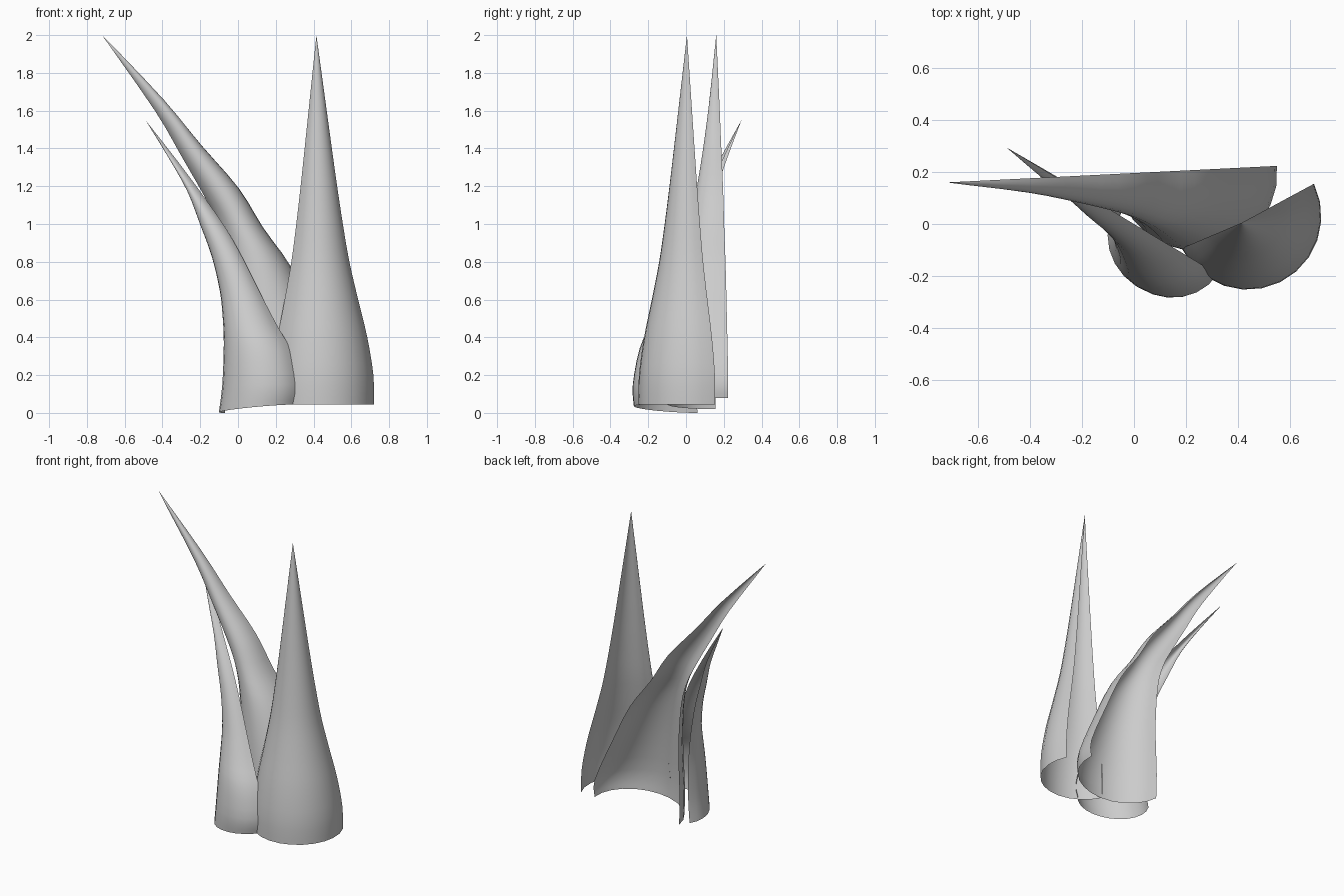
import bpy
import math
from mathutils import Vector

ARC_STEPS = 12
SUBSTEPS = 3

default_cube = bpy.data.objects.get("Cube")
if default_cube:
    bpy.data.objects.remove(default_cube, do_unlink=True)

# One plain grey for all shells
grey = bpy.data.materials.new("light_grey")
grey.use_nodes = True
colour = (0.6, 0.6, 0.6, 1)
grey.diffuse_color = colour
grey.node_tree.nodes["Principled BSDF"].inputs["Base Color"].default_value = colour


def smooth_rows(rows):
    """Add rows between the given ones along a smooth curve, tip left out."""
    padded = [rows[0]] + rows + [rows[-1]]
    result = []
    for i in range(len(rows) - 1):
        for step in range(SUBSTEPS):
            t = step / SUBSTEPS
            result.append([
                b + t / 2 * (c - a + t * (2 * a - 5 * b + 4 * c - d
                                          + t * (3 * (b - c) + d - a)))
                for a, b, c, d in zip(*padded[i:i + 4])])
    return result


def half_ring(left, right, depth):
    """Half ellipse from the right edge, round the front, to the left edge."""
    left, right = Vector(left), Vector(right)
    middle = (left + right) / 2
    half = (right - left) / 2
    front = Vector((half.y, -half.x, 0)).normalized() * depth
    angles = [math.pi * step / ARC_STEPS for step in range(ARC_STEPS + 1)]
    return [middle + half * math.cos(a) + front * math.sin(a) for a in angles]


def build_shell(name, rings, tip):
    """Open sheet lofted through the half rings and closed to a point."""
    verts = [point for ring in rings for point in ring] + [Vector(tip)]
    count = ARC_STEPS + 1
    faces = []
    for row in range(len(rings) - 1):
        for col in range(ARC_STEPS):
            low = row * count + col
            high = low + count
            faces.append((low, high, high + 1, low + 1))
    last = (len(rings) - 1) * count
    for col in range(ARC_STEPS):
        faces.append((last + col, len(verts) - 1, last + col + 1))
    mesh = bpy.data.meshes.new(name)
    mesh.from_pydata(verts, [], faces)
    mesh.materials.append(grey)
    mesh.polygons.foreach_set("use_smooth", [True] * len(faces))
    mesh.update()
    shell = bpy.data.objects.new(name, mesh)
    bpy.context.scene.collection.objects.link(shell)


# Straight spike: height and radius of each half ring
straight_profile = [
    (0.045, 0.283), (0.2, 0.28), (0.4, 0.25), (0.6, 0.205), (0.8, 0.162),
    (1.0, 0.13), (1.2, 0.102), (1.4, 0.076), (1.7, 0.038), (2, 0),
]
turn = math.radians(26)
rings = []
for height, radius in smooth_rows(straight_profile):
    centre = Vector((0.415 + 0.08 * radius, 0.005 + 0.09 * radius, height))
    reach = Vector((math.cos(turn), math.sin(turn), 0)) * radius
    rings.append(half_ring(centre - reach, centre + reach, radius))
build_shell("straight_spike", rings, (0.415, 0.005, 2))

# Large curved spike: left x, left z, right x, right z, depth
large_profile = [
    (-0.055, 0.02, 0.54, 0.08, 0.29), (-0.06, 0.2, 0.54, 0.2, 0.29),
    (-0.05, 0.55, 0.41, 0.5, 0.25), (-0.07, 0.85, 0.28, 0.77, 0.2),
    (-0.115, 1.02, 0.13, 0.98, 0.155), (-0.18, 1.15, 0, 1.19, 0.125),
    (-0.3, 1.36, -0.2, 1.42, 0.085), (-0.44, 1.6, -0.4, 1.66, 0.05),
    (-0.72, 2, -0.72, 2, 0),
]
rings = []
for lx, lz, rx, rz, depth in smooth_rows(large_profile):
    back = 0.16 + 0.05 * (rx + 0.72)
    rings.append(half_ring((lx, 0.155, lz), (rx, back, rz), depth))
build_shell("large_curved_spike", rings, (-0.72, 0.16, 2))

# Small curved spike: both edges lie near one slanted upright plane
small_profile = [
    (-0.07, 0, 0.31, 0.045), (-0.052, 0.15, 0.322, 0.15),
    (-0.048, 0.37, 0.28, 0.33), (-0.06, 0.52, 0.203, 0.47),
    (-0.08, 0.65, 0.12, 0.63), (-0.126, 0.83, 0.03, 0.81),
    (-0.19, 1.0, -0.06, 0.97), (-0.262, 1.18, -0.17, 1.13),
    (-0.366, 1.36, -0.31, 1.32), (-0.49, 1.55, -0.49, 1.55),
]
slant = -0.6
rings = []
for lx, lz, rx, rz in smooth_rows(small_profile):
    depth = 0.55 * (rx - lx)
    flare = 0.05 * (rx - lx)
    rings.append(half_ring((lx, slant * lx + flare, lz),
                           (rx, slant * rx, rz), depth))
build_shell("small_curved_spike", rings, (-0.49, 0.294, 1.55))
